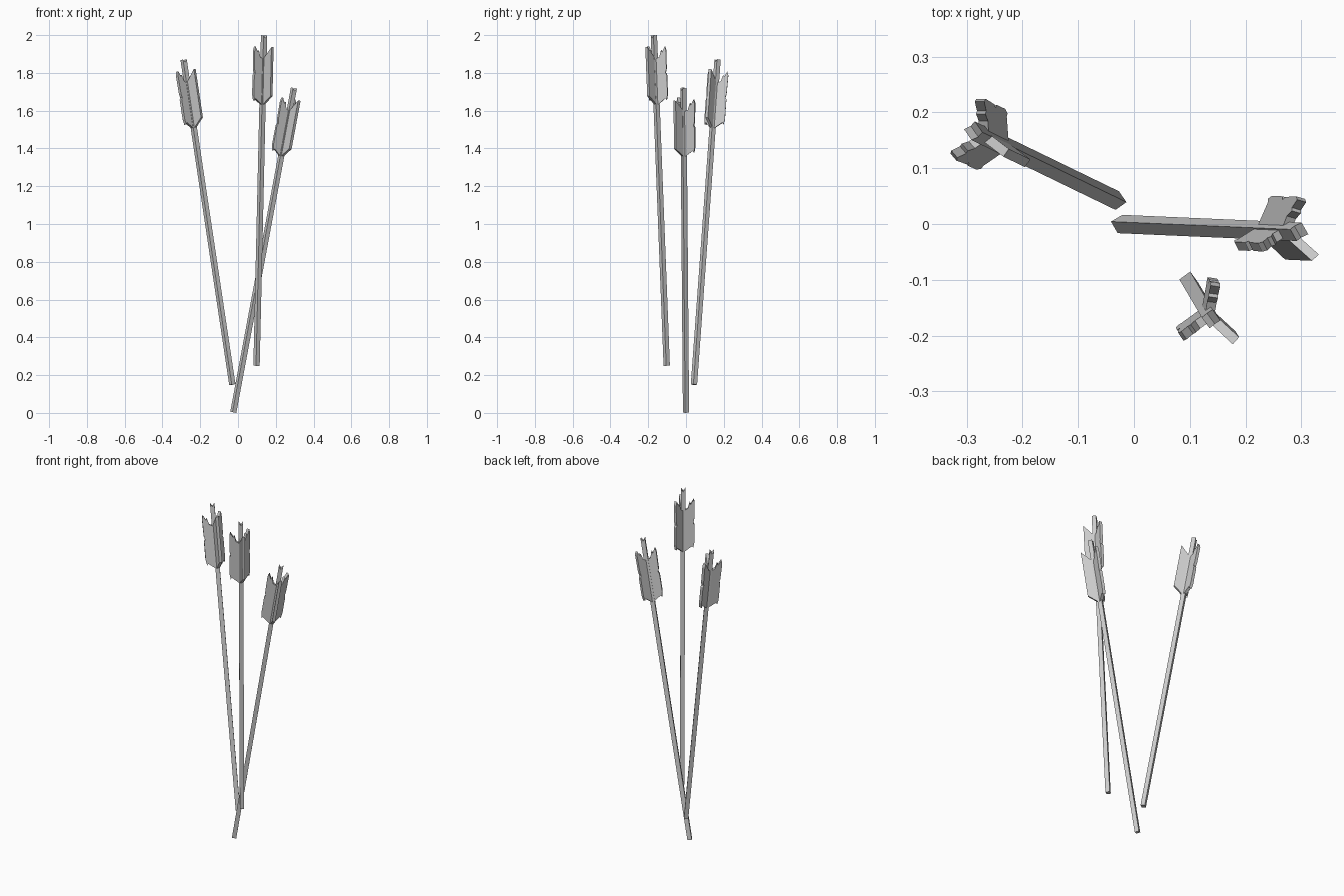
import bpy
import bmesh
from math import radians
from mathutils import Matrix, Vector

cube = bpy.data.objects.get("Cube")
if cube:
    bpy.data.objects.remove(cube, do_unlink=True)

grey = bpy.data.materials.new("plain_grey")
grey.use_nodes = True
grey.diffuse_color = (0.6, 0.6, 0.6, 1)
grey.node_tree.nodes["Principled BSDF"].inputs["Base Color"].default_value = (0.6, 0.6, 0.6, 1)

SHAFT = 0.024   # side of the square shaft
VANE = 0.017    # vane thickness


def plate(name, profile, thickness, matrix):
    """Extrude an outline in the local xz plane, centred on y = 0."""
    bm = bmesh.new()
    face = bm.faces.new([bm.verts.new((x, -thickness / 2, z)) for x, z in profile])
    out = bmesh.ops.extrude_face_region(bm, geom=[face])
    verts = [v for v in out["geom"] if isinstance(v, bmesh.types.BMVert)]
    bmesh.ops.translate(bm, verts=verts, vec=(0, thickness, 0))
    bmesh.ops.recalc_face_normals(bm, faces=bm.faces)
    mesh = bpy.data.meshes.new(name)
    bm.to_mesh(mesh)
    bm.free()
    mesh.materials.append(grey)
    obj = bpy.data.objects.new(name, mesh)
    obj.matrix_world = matrix
    bpy.context.collection.objects.link(obj)


# Vane outlines: distance from the axis, height relative to the shaft top
clean_vane = [(0, -0.375), (0.062, -0.32), (0.062, -0.06), (0, -0.13)]
ragged_vane = [(0, -0.375), (0.05, -0.335), (0.056, -0.345), (0.062, -0.315),
               (0.062, -0.21), (0.056, -0.2), (0.061, -0.18), (0.063, -0.08),
               (0.057, -0.06), (0.042, -0.09), (0.036, -0.08), (0.026, -0.115),
               (0, -0.13)]
vanes = [("back", 80, ragged_vane), ("right", 213, ragged_vane), ("left", 317, clean_vane)]

# Each arrow: foot, nock end, shaft turn, vane twist
arrows = [
    ("right_arrow", (-0.03, 0.042, 0.15), (-0.288, 0.167, 1.87), 35, 8),
    ("front_arrow", (0.098, -0.102, 0.25), (0.138, -0.17, 1.999), 36, 1),
    ("left_arrow", (-0.025, 0, 0.003), (0.296, -0.014, 1.72), 30, -6),
]

for name, foot, tip, turn, twist in arrows:
    foot, tip = Vector(foot), Vector(tip)
    length = (tip - foot).length
    tilt = Vector((0, 0, 1)).rotation_difference(tip - foot).to_matrix().to_4x4()

    # Square shaft with a shallow string notch in its end
    h = SHAFT / 2
    outline = [(-h, 0), (h, 0), (h, length), (0, length - 0.015), (-h, length)]
    plate(name + "_shaft", outline, SHAFT,
          Matrix.Translation(foot) @ tilt @ Matrix.Rotation(radians(turn), 4, "Z"))

    # Three feather vanes around the shaft
    for side, angle, profile in vanes:
        plate(f"{name}_{side}_vane", profile, VANE,
              Matrix.Translation(tip) @ tilt @ Matrix.Rotation(radians(angle + twist), 4, "Z"))
